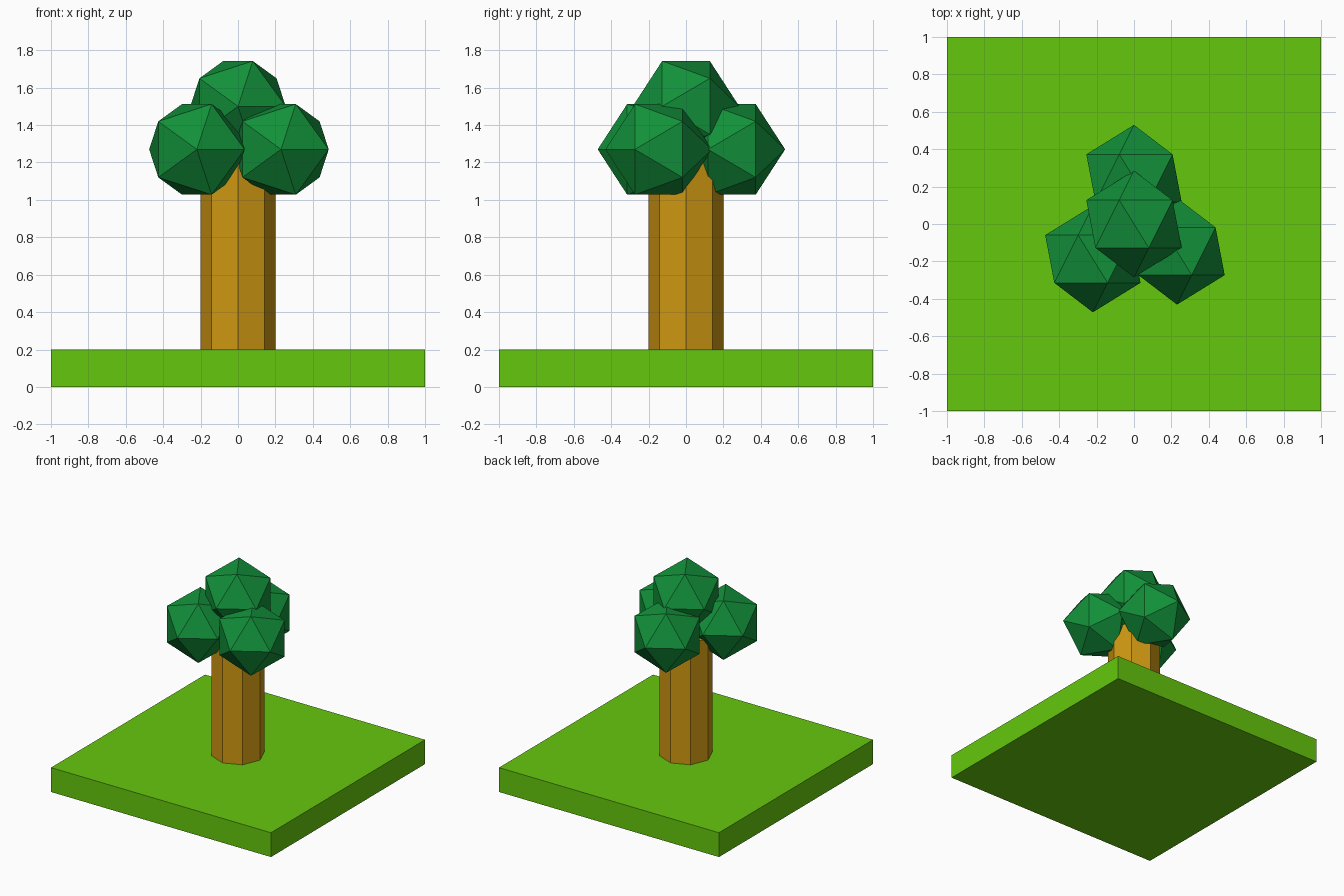
import bpy
from math import pi

if "Cube" in bpy.data.objects:
    bpy.data.objects.remove(bpy.data.objects["Cube"])


def finish(name, color):
    """Name the active object and give it a shared flat colour."""
    obj = bpy.context.object
    obj.name = name
    mat_name, rgb = color
    mat = bpy.data.materials.get(mat_name) or bpy.data.materials.new(mat_name)
    mat.diffuse_color = (*rgb, 1)
    mat.use_nodes = True
    mat.node_tree.nodes["Principled BSDF"].inputs["Base Color"].default_value = mat.diffuse_color
    obj.data.materials.append(mat)
    return obj


GRASS = ("grass", (0.13, 0.58, 0.004))
BARK = ("bark", (0.62, 0.31, 0.006))
LEAF = ("leaf", (0.006, 0.28, 0.042))

# Square slab of ground
bpy.ops.mesh.primitive_cube_add(size=2, location=(0, 0, 0.1))
slab = finish("grass_slab", GRASS)
slab.scale.z = 0.1

# Eight-sided trunk, its top buried in the foliage
bpy.ops.mesh.primitive_cylinder_add(vertices=8, radius=0.2, depth=1.0,
                                    location=(0, 0, 0.7))
finish("trunk", BARK)

# Foliage: four icosahedra lying with one vertex toward the front
clumps = {
    "foliage_top": (0, 0, 1.5),
    "foliage_left": (-0.22, -0.187, 1.27),
    "foliage_right": (0.23, -0.146, 1.27),
    "foliage_back": (0, 0.245, 1.27),
}
for name, loc in clumps.items():
    bpy.ops.mesh.primitive_ico_sphere_add(subdivisions=1, radius=0.285,
                                          location=loc, rotation=(pi / 2, 0, 0))
    finish(name, LEAF)
